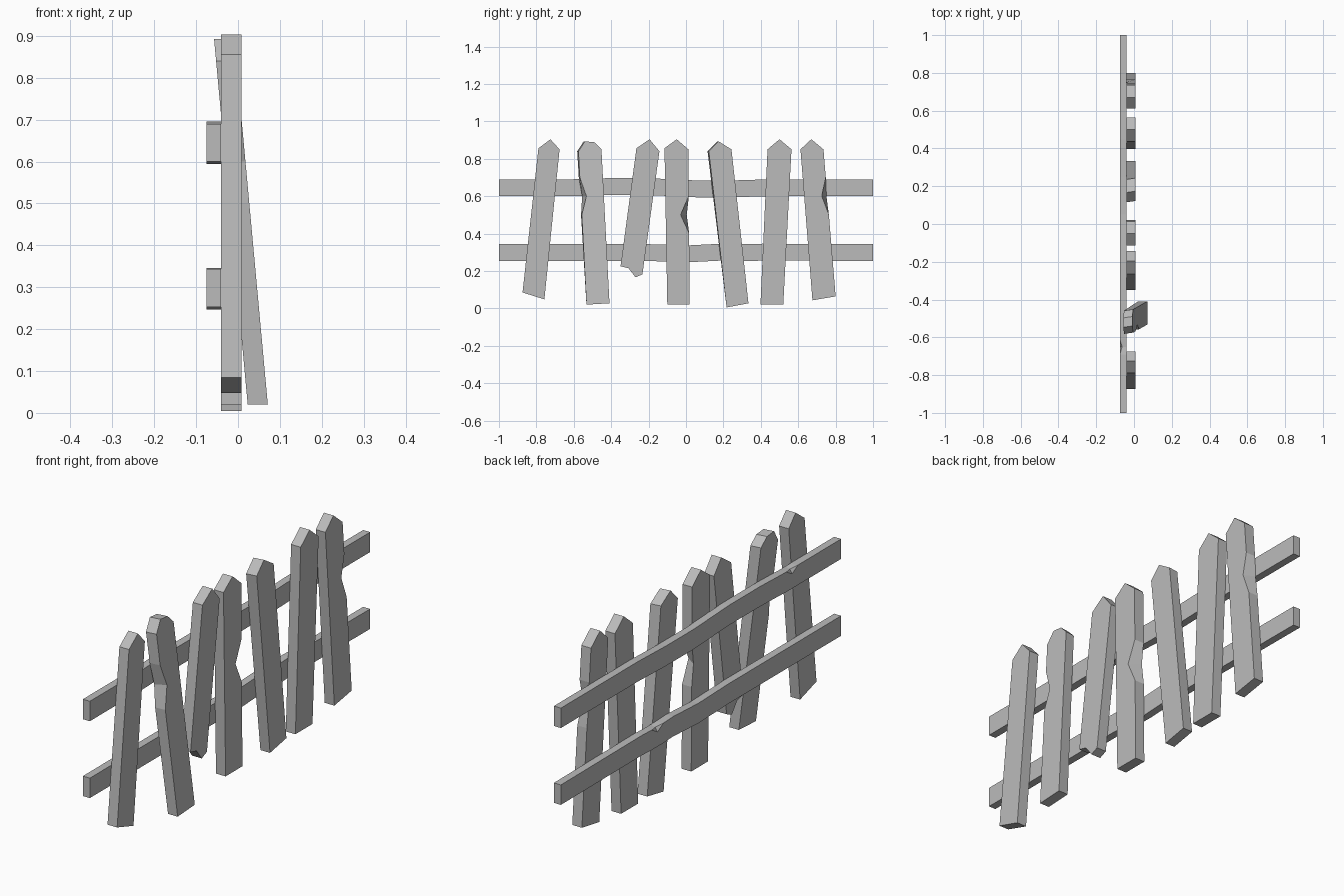
import bpy
import bmesh

if "Cube" in bpy.data.objects:
    bpy.data.objects.remove(bpy.data.objects["Cube"], do_unlink=True)

wood = bpy.data.materials.new("plain_grey")
wood.use_nodes = True
GREY = (0.5, 0.5, 0.5, 1)
wood.diffuse_color = GREY
wood.node_tree.nodes["Principled BSDF"].inputs["Base Color"].default_value = GREY


def loft(name, sections):
    """Skin a closed solid through matching loops of points."""
    bm = bmesh.new()
    loops = [[bm.verts.new(p) for p in s] for s in sections]
    for a, b in zip(loops, loops[1:]):
        for i in range(len(a)):
            j = (i + 1) % len(a)
            bm.faces.new((a[i], a[j], b[j], b[i]))
    bm.faces.new(loops[0])
    bm.faces.new(loops[-1])
    bmesh.ops.recalc_face_normals(bm, faces=bm.faces)
    mesh = bpy.data.meshes.new(name)
    bm.to_mesh(mesh)
    bm.free()
    mesh.materials.append(wood)
    obj = bpy.data.objects.new(name, mesh)
    bpy.context.collection.objects.link(obj)


BACK, FRONT = -0.04, 0.008


def picket(name, foot, head, chip=None, lean=None, twist=0):
    """Pointed board: foot runs left to right, head right to left.
    chip = (side, height, front depth, back depth) dents one long edge."""
    front, back = list(foot + head), list(foot + head)
    if chip:
        side, z, deep, shallow = chip
        low, high = (foot[-1], head[0]) if side > 0 else (foot[0], head[-1])
        at = len(foot) if side > 0 else len(front)
        for loop, depth in ((front, deep), (back, shallow)):
            dent = []
            for h, d in ((z - 0.1, 0), (z, depth), (z + 0.1, 0)):
                t = (h - low[1]) / (high[1] - low[1])
                dent.append((low[0] + t * (high[0] - low[0]) - side * d, h))
            loop[at:at] = dent if side > 0 else dent[::-1]

    def shift(z):
        return lean[0] + lean[1] * z if lean else 0

    loft(name, [[(FRONT + shift(z), y, z) for y, z in front],
                [(BACK + shift(z), y + twist * z, z) for y, z in back]])


# Pickets
picket("picket_1", [(-.874, .085), (-.757, .048)],
       [(-.676, .85), (-.725, .904), (-.789, .856)])
picket("picket_2_leaning", [(-.532, .02), (-.409, .027)],
       [(-.452, .85), (-.49, .888), (-.54, .893), (-.575, .84)],
       chip=(-1, .6, .03, .012), lean=(.065, -.092), twist=-.008)
picket("picket_3_broken", [(-.35, .225), (-.307, .214), (-.27, .166), (-.233, .182)],
       [(-.142, .84), (-.195, .904), (-.265, .856)])
picket("picket_4", [(-.1, .02), (.02, .02)],
       [(.013, .85), (-.05, .904), (-.115, .856)], chip=(1, .5, .045, .012))
picket("picket_5", [(.217, .005), (.334, .027)],
       [(.243, .85), (.174, .893), (.122, .84)], twist=-.008)
picket("picket_6", [(.398, .02), (.52, .02)],
       [(.564, .85), (.5, .904), (.436, .85)])
picket("picket_7", [(.676, .043), (.8, .064)],
       [(.735, .85), (.67, .904), (.612, .85)], chip=(1, .6, .03, .005))


def rail(name, bottom, top, bends, chip_y):
    """Slightly wavy bar; bends = (y, height offset), one chip on the rear top edge."""
    outer = -0.075
    stations = sorted([(y, dz, 0) for y, dz in bends]
                      + [(chip_y + d, 0, c) for d, c in ((-.04, 0), (0, .012), (.04, 0))])
    loft(name, [[(BACK, y, bottom + dz), (BACK, y, top + dz),
                 (outer + c, y, top + dz - c / 2), (outer, y, top + dz - c * 2),
                 (outer, y, bottom + dz)] if c else
                [(BACK, y, bottom + dz), (BACK, y, top + dz),
                 (outer, y, top + dz), (outer, y, top + dz - .001),
                 (outer, y, bottom + dz)]
                for y, dz, c in stations])


# Rails
rail("upper_rail", .6, .69,
     [(-1, 0), (-.42, .006), (-.2, .006), (.05, -.006), (.25, -.006), (.45, 0), (1, 0)], -.65)
rail("lower_rail", .253, .343,
     [(-1, 0), (-.2, 0), (.02, -.006), (.2, .003), (.42, .003), (1, 0)], .31)
